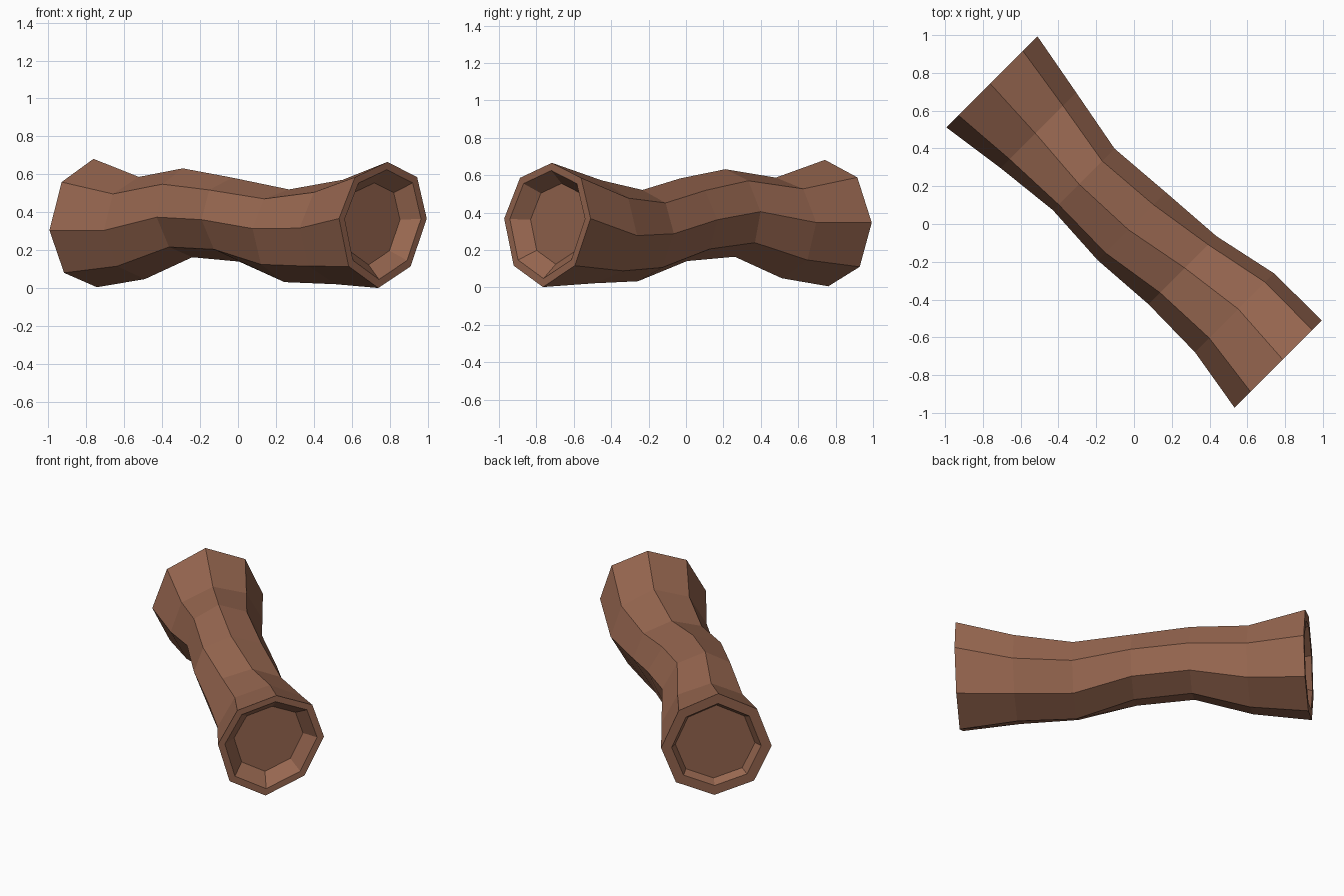
import bpy, bmesh, math
from mathutils import Vector

if "Cube" in bpy.data.objects:
    bpy.data.objects.remove(bpy.data.objects["Cube"])

SIDES = 8
HALF = 0.752  # x / -y position of the two log ends

# One section per step along the log:
# centre (across, z), side vector (across, z), top vector (across, z), egg shape
SECTIONS = [
    (0.00, 0.335, 0.241, 0.020, -0.009, 0.338, -0.009),
    (-0.005, 0.322, 0.200, 0.021, -0.016, 0.269, 0.004),
    (-0.015, 0.394, 0.163, 0.015, -0.025, 0.234, -0.004),
    (-0.012, 0.362, 0.180, 0.000, -0.018, 0.221, 0.000),
    (0.006, 0.289, 0.180, -0.014, 0.012, 0.244, 0.012),
    (0.031, 0.297, 0.209, -0.020, 0.020, 0.275, 0.000),
    (0.011, 0.351, 0.231, 0.000, 0.024, 0.332, 0.017),
]


def add_ring(bm, section, along, scale=1.0):
    """Octagonal ring across the diagonal axis of the log."""
    cw, cz, sw, sz, tw, tz, egg = section
    ring = []
    for k in range(SIDES):
        a = 2 * math.pi * k / SIDES
        c, s = math.cos(a), math.sin(a)
        w = cw + scale * (sw * c + tw * s)
        z = cz + scale * (sz * c + tz * s + egg * math.cos(2 * a))
        ring.append(bm.verts.new(Vector((along + w, w - along, max(z, 0)))))
    return ring


bm = bmesh.new()
rings = []

# Recessed end: floor, then inner rim
rings.append(add_ring(bm, SECTIONS[0], -HALF + 0.032, 0.72))
rings.append(add_ring(bm, SECTIONS[0], -HALF, 0.81))

# Bark
for i, section in enumerate(SECTIONS):
    rings.append(add_ring(bm, section, -HALF + 2 * HALF * i / (len(SECTIONS) - 1)))

# Recessed front end: inner rim, then floor
rings.append(add_ring(bm, SECTIONS[-1], HALF, 0.87))
rings.append(add_ring(bm, SECTIONS[-1], HALF - 0.06, 0.65))

# Skin the rings and close both floors
for a, b in zip(rings, rings[1:]):
    for k in range(SIDES):
        n = (k + 1) % SIDES
        bm.faces.new((a[k], a[n], b[n], b[k]))
bm.faces.new(rings[0])
bm.faces.new(rings[-1])
bmesh.ops.recalc_face_normals(bm, faces=bm.faces)

mesh = bpy.data.meshes.new("log")
bm.to_mesh(mesh)
bm.free()

# Brown wood
wood = bpy.data.materials.new("wood")
wood.diffuse_color = (0.31, 0.135, 0.08, 1)
wood.use_nodes = True
wood.node_tree.nodes["Principled BSDF"].inputs["Base Color"].default_value = wood.diffuse_color
mesh.materials.append(wood)
bpy.context.collection.objects.link(bpy.data.objects.new("log", mesh))
